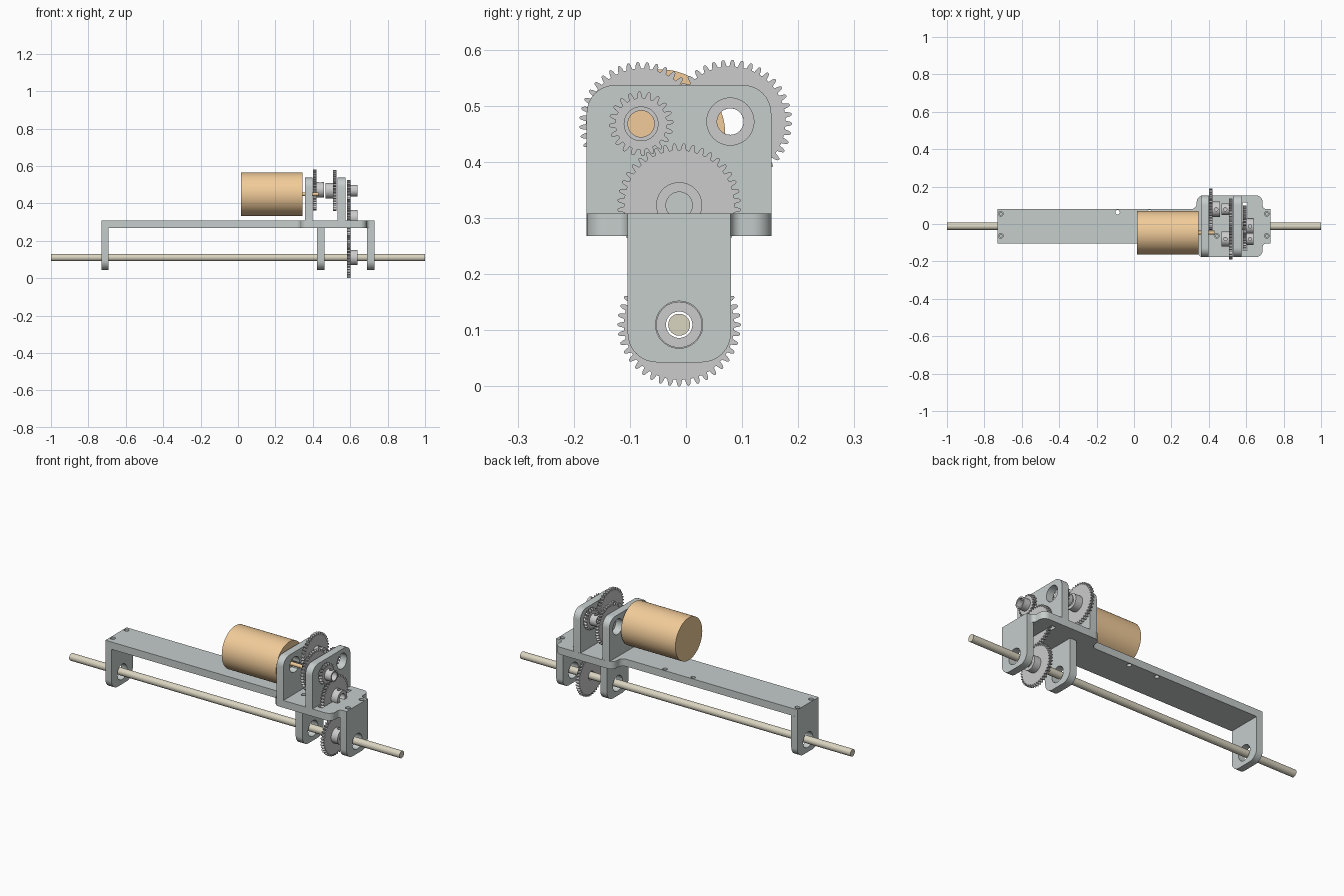
import bpy, bmesh, math
from mathutils import Vector

if "Cube" in bpy.data.objects:
    bpy.data.objects.remove(bpy.data.objects["Cube"])

def material(name, rgb):
    m = bpy.data.materials.new(name)
    m.diffuse_color = (*rgb, 1)
    m.use_nodes = True
    m.node_tree.nodes["Principled BSDF"].inputs["Base Color"].default_value = m.diffuse_color
    return m

FRAME = material("frame_grey", (0.56, 0.61, 0.60))
ORANGE = material("motor_orange", (0.88, 0.60, 0.32))
BEIGE = material("shaft_beige", (0.70, 0.66, 0.53))

def circle(cu, cv, r, n=48):
    return [(cu + r * math.cos(2 * math.pi * i / n), cv + r * math.sin(2 * math.pi * i / n)) for i in range(n)]

def rounded(corners, n=8):
    """Outline of right-angled corners (u, v, fillet radius)."""
    out = []
    for i, (u, v, r) in enumerate(corners):
        p = Vector((u, v))
        if r == 0:
            out.append((u, v))
            continue
        d0 = (Vector(corners[i - 1][:2]) - p).normalized()
        d1 = (Vector(corners[(i + 1) % len(corners)][:2]) - p).normalized()
        c = p + (d0 + d1) * r
        for k in range(n + 1):
            t = math.pi / 2 * k / n
            out.append(tuple(c - (d1 * math.cos(t) + d0 * math.sin(t)) * r))
    return out

def place(p, t, axis):
    return (t, p[0], p[1]) if axis == 'x' else (p[0], p[1], t)

def finish(bm, name, mat=None):
    bmesh.ops.recalc_face_normals(bm, faces=bm.faces)
    me = bpy.data.meshes.new(name)
    bm.to_mesh(me)
    bm.free()
    ob = bpy.data.objects.new(name, me)
    bpy.context.collection.objects.link(ob)
    if mat:
        me.materials.append(mat)
    return ob

def prism(name, outline, a, b, axis='x', mat=None):
    bm = bmesh.new()
    lo = [bm.verts.new(place(p, a, axis)) for p in outline]
    hi = [bm.verts.new(place(p, b, axis)) for p in outline]
    bm.faces.new(lo[::-1])
    bm.faces.new(hi)
    for i in range(len(lo)):
        j = (i + 1) % len(lo)
        bm.faces.new((lo[i], lo[j], hi[j], hi[i]))
    return finish(bm, name, mat)

def smooth(ob):
    bpy.ops.object.select_all(action='DESELECT')
    ob.select_set(True)
    bpy.context.view_layer.objects.active = ob
    bpy.ops.object.shade_smooth_by_angle(angle=math.radians(30))

def cut(ob, cutters):
    bpy.context.view_layer.objects.active = ob
    for c in cutters:
        m = ob.modifiers.new("cut", 'BOOLEAN')
        m.operation, m.solver, m.object = 'DIFFERENCE', 'EXACT', c
        bpy.ops.object.modifier_apply(modifier=m.name)
        bpy.data.objects.remove(c)
    smooth(ob)

def sleeve(bm, outer, inner, a, b):
    """Tube along x between two outlines of equal point count."""
    rings = [[bm.verts.new(place(p, t, 'x')) for p in o]
             for o, t in ((outer, a), (outer, b), (inner, b), (inner, a))]
    n = len(outer)
    for k in range(4):
        r, s = rings[k], rings[(k + 1) % 4]
        for i in range(n):
            j = (i + 1) % n
            bm.faces.new((r[i], r[j], s[j], s[i]))

MODULE = 0.00524
BORE = 0.0235

def gear(name, cy, cz, teeth, phase, disc, hub, hub_r):
    rp = MODULE * teeth / 2
    tooth = ((-0.5, -1.25), (-0.33, -1.2), (-0.24, 0), (-0.14, 0.8),
             (-0.06, 1), (0.06, 1), (0.14, 0.8), (0.24, 0), (0.33, -1.2))
    outer, inner = [], []
    for i in range(teeth):
        for f, h in tooth:
            a = phase + (i + f) * 2 * math.pi / teeth
            r = rp + h * MODULE
            outer.append((cy + r * math.cos(a), cz + r * math.sin(a)))
            inner.append((cy + BORE * math.cos(a), cz + BORE * math.sin(a)))
    bm = bmesh.new()
    sleeve(bm, outer, inner, *disc)
    finish_disc = finish(bm, name)
    smooth(finish_disc)
    bm = bmesh.new()
    sleeve(bm, circle(cy, cz, hub_r), circle(cy, cz, BORE), *hub)
    h = finish(bm, name + "_hub")
    # set-screw hole on top of the hub
    cut(h, [prism("cutter", circle((hub[0] + hub[1]) / 2, cy, 0.009, 20), cz, cz + 0.06, 'z')])

def mesh_phase(c1, n1, p1, c2, n2):
    """Phase that drops the second gear's teeth into the first gear's gaps."""
    a = math.atan2(c2[1] - c1[1], c2[0] - c1[0])
    f = (a - p1) * n1 / (2 * math.pi)
    return a + math.pi - (0.5 - f) * 2 * math.pi / n2

# Axis positions (y, z)
Y0 = -0.0122
LOW, MID = (Y0, 0.11), (Y0, 0.323)
AX_B, AX_A, MOTOR = (-0.08, 0.468), (0.079, 0.472), (-0.046, 0.449)
NARROW, WIDE = (-0.104, 0.080), (-0.177, 0.152)
HOLE = 0.042

# Base plate, widened around the gearbox
half = [(-0.73, NARROW[0], 0), (0.335, NARROW[0], 0.03), (0.335, WIDE[0], 0.036),
        (0.688, WIDE[0], 0.036), (0.688, NARROW[0], 0.02), (0.73, NARROW[0], 0)]
outline = half + [(x, 2 * Y0 - y, r) for x, y, r in reversed(half)]
base = prism("base_plate", rounded(outline), 0.268, 0.308, 'z', FRAME)
slot = rounded([(0.579, Y0 - 0.127, 0), (0.606, Y0 - 0.127, 0), (0.606, Y0 + 0.127, 0), (0.579, Y0 + 0.127, 0)])
cutters = [prism("cutter", slot, 0.2, 0.4, 'z')]
for x in (-0.713, 0.442, 0.71):
    for y in (0.055, -0.063):
        cutters.append(prism("cutter", circle(x, y, 0.013, 24), 0.297, 0.33, 'z'))
        cutters.append(prism("cutter", circle(x, y, 0.007, 24), 0.2, 0.299, 'z'))
for x in (-0.088, 0.083):
    cutters.append(prism("cutter", circle(x, 0.063, 0.012, 24), 0.2, 0.4, 'z'))
cut(base, cutters)

# Hanging shaft brackets
for name, a, b in (("left_bracket", -0.73, -0.693), ("middle_bracket", 0.422, 0.463), ("right_bracket", 0.69, 0.73)):
    o = rounded([(NARROW[0], 0.043, 0.052), (NARROW[1], 0.043, 0.052), (NARROW[1], 0.268, 0), (NARROW[0], 0.268, 0)])
    cut(prism(name, o, a, b, mat=FRAME), [prism("cutter", circle(*LOW, HOLE), a - 0.05, b + 0.05)])

# Upright gearbox plates
for name, a, b, extra in (("motor_plate", 0.358, 0.399, [(*MOTOR, 0.016)]), ("gear_plate", 0.533, 0.574, [])):
    o = rounded([(WIDE[0], 0.308, 0), (WIDE[1], 0.308, 0), (WIDE[1], 0.537, 0.05), (WIDE[0], 0.537, 0.05)])
    holes = [(*AX_A, HOLE), (*AX_B, HOLE)] + extra
    cut(prism(name, o, a, b, mat=FRAME), [prism("cutter", circle(*h), a - 0.05, b + 0.05) for h in holes])

# Motor and shafts
smooth(prism("motor_body", circle(*MOTOR, 0.116, 96), 0.015, 0.344, mat=ORANGE))
smooth(prism("motor_shaft", circle(*MOTOR, 0.010, 32), 0.344, 0.43, mat=ORANGE))
smooth(prism("main_shaft", circle(*LOW, 0.0195), -1, 1, mat=BEIGE))

# Gear train
ph_low = math.pi / 2
ph_mid = mesh_phase(LOW, 40, ph_low, MID, 40)
ph_b = mesh_phase(MID, 40, ph_mid, AX_B, 20)
ph_a = mesh_phase(AX_B, 40, ph_b, AX_A, 20)
gear("output_gear", *LOW, 40, ph_low, (0.583, 0.601), (0.601, 0.64), 0.041)
gear("idler_gear", *MID, 40, ph_mid, (0.583, 0.601), (0.601, 0.64), 0.041)
gear("second_pinion", *AX_B, 20, ph_b, (0.583, 0.601), (0.601, 0.64), 0.031)
gear("second_gear", *AX_B, 40, ph_b, (0.508, 0.526), (0.469, 0.508), 0.041)
gear("first_pinion", *AX_A, 20, ph_a, (0.508, 0.526), (0.469, 0.508), 0.031)
gear("first_gear", *AX_A, 40, ph_a, (0.402, 0.419), (0.419, 0.46), 0.041)
